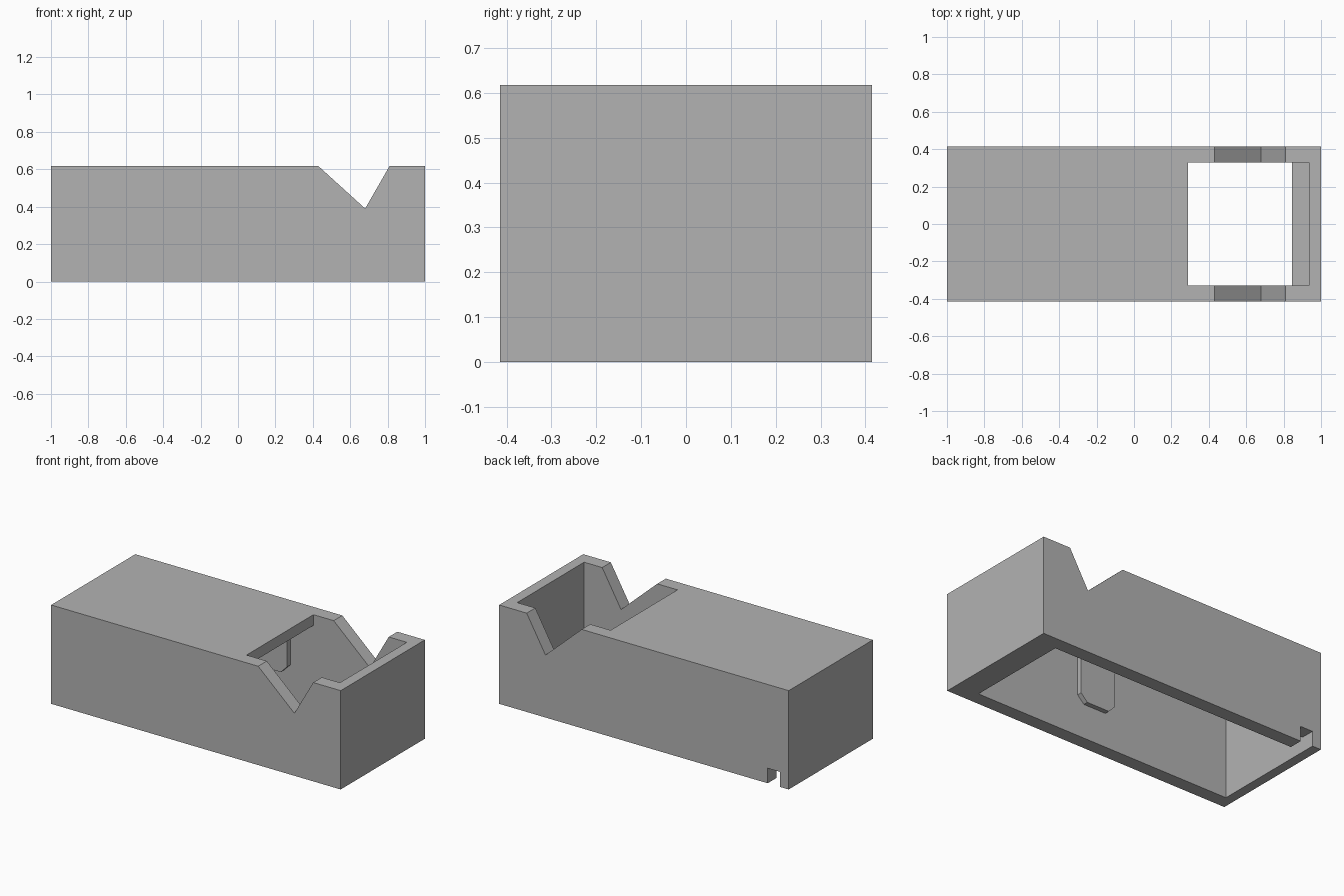
import bpy
import bmesh

cube = bpy.data.objects.get("Cube")
if cube:
    bpy.data.objects.remove(cube, do_unlink=True)

# One plain grey material
grey = bpy.data.materials.new("plain grey")
grey.use_nodes = True
colour = (0.45, 0.45, 0.45, 1)
grey.diffuse_color = colour
bsdf = next(n for n in grey.node_tree.nodes if n.type == 'BSDF_PRINCIPLED')
bsdf.inputs["Base Color"].default_value = colour

LENGTH, WIDTH, HEIGHT = 2.0, 0.83, 0.617
INNER = 0.33          # inner face of the side walls
CEILING = 0.55        # underside of the roof


def prism(name, profile, y0, y1):
    """Extrude an x-z profile from y0 to y1."""
    bm = bmesh.new()
    face = bm.faces.new([bm.verts.new((x, y0, z)) for x, z in profile])
    grown = bmesh.ops.extrude_face_region(bm, geom=[face])
    moved = [v for v in grown["geom"] if isinstance(v, bmesh.types.BMVert)]
    bmesh.ops.translate(bm, verts=moved, vec=(0, y1 - y0, 0))
    bmesh.ops.recalc_face_normals(bm, faces=bm.faces)
    mesh = bpy.data.meshes.new(name)
    bm.to_mesh(mesh)
    bm.free()
    mesh.materials.append(grey)
    obj = bpy.data.objects.new(name, mesh)
    bpy.context.collection.objects.link(obj)
    return obj


def rect(x0, x1, z0, z1):
    return [(x0, z0), (x1, z0), (x1, z1), (x0, z1)]


def carve(target, cutter):
    """Subtract the cutter for good, then remove it."""
    mod = target.modifiers.new("cut", 'BOOLEAN')
    mod.operation = 'DIFFERENCE'
    mod.solver = 'EXACT'
    mod.object = cutter
    bpy.context.view_layer.objects.active = target
    bpy.ops.object.modifier_apply(modifier=mod.name)
    bpy.data.objects.remove(cutter, do_unlink=True)


# Outer block
housing = prism("housing", rect(-LENGTH / 2, LENGTH / 2, 0, HEIGHT),
                -WIDTH / 2, WIDTH / 2)

# Hollow open below, with a top window and a low ledge at the end wall
hollow = [(-0.94, -0.1), (0.845, -0.1), (0.845, 0.12), (0.935, 0.12),
          (0.935, 0.7), (0.29, 0.7), (0.29, CEILING), (-0.94, CEILING)]
carve(housing, prism("hollow_cutter", hollow, -INNER, INNER))

# V-shaped cut across both side walls, its sides carried on above the roof
vee = [(0.43, HEIGHT), (0.68, 0.39), (0.81, HEIGHT), (0.81, 0.7), (0.43, 0.7)]
carve(housing, prism("vee_cutter", vee, -0.5, 0.5))

# Small cable slot in the back wall
carve(housing, prism("slot_cutter", rect(-0.94, -0.855, -0.1, 0.094), 0.3, 0.5))

# Chamfered pads hanging on the inside of both side walls
pad = [(-0.115, CEILING + 0.01), (-0.115, 0.26), (-0.07, 0.215),
       (0.085, 0.215), (0.13, 0.26), (0.13, CEILING + 0.01)]
for name, side in (("front_pad", -1), ("back_pad", 1)):
    prism(name, pad, side * (INNER + 0.01), side * (INNER - 0.03))
